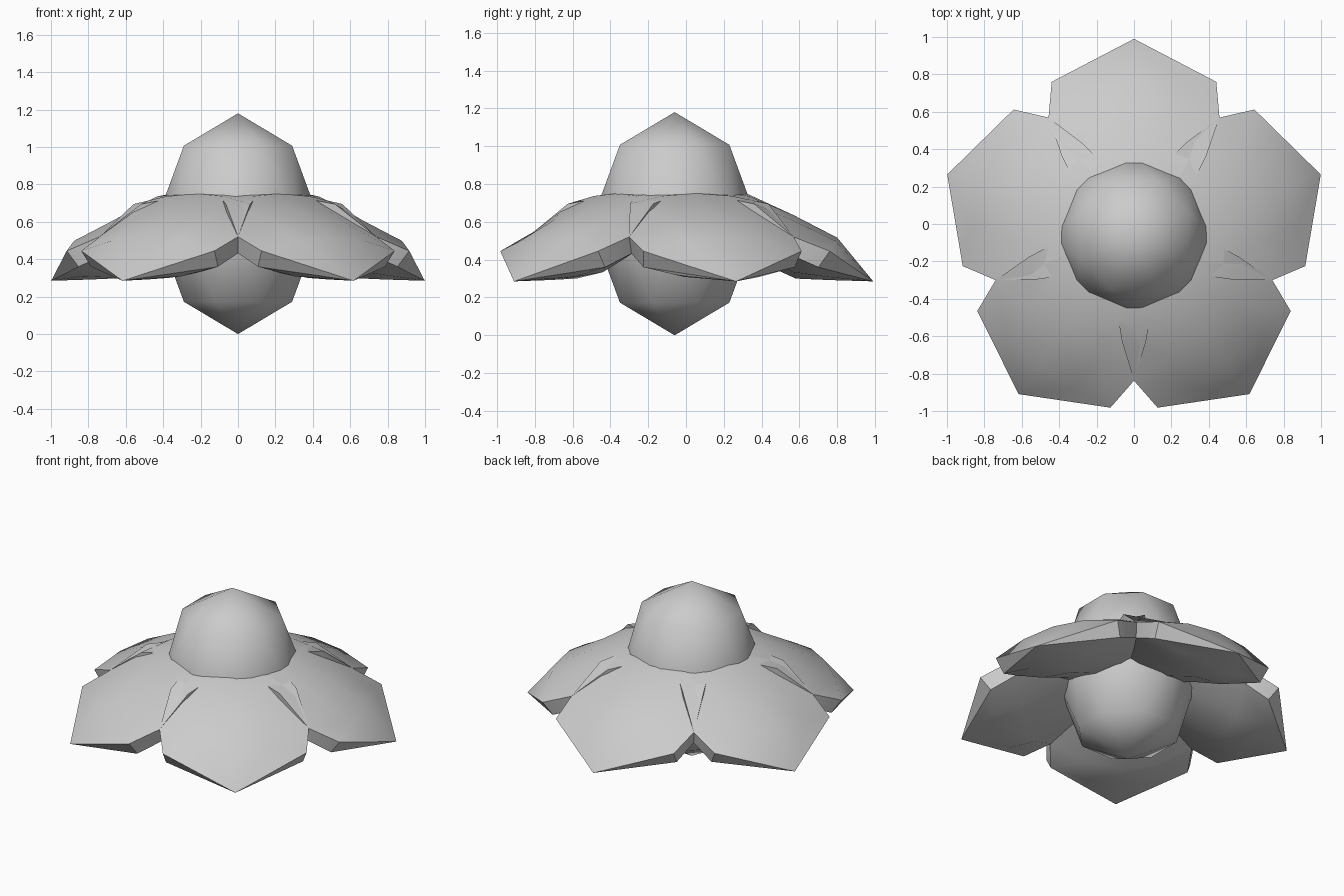
import bpy, math

if "Cube" in bpy.data.objects:
    bpy.data.objects.remove(bpy.data.objects["Cube"])

CY = -0.06  # flower axis


def make_object(name, verts, faces, angle):
    mesh = bpy.data.meshes.new(name)
    mesh.from_pydata(verts, [], faces)
    obj = bpy.data.objects.new(name, mesh)
    bpy.context.collection.objects.link(obj)
    bpy.ops.object.select_all(action='DESELECT')
    obj.select_set(True)
    bpy.context.view_layer.objects.active = obj
    bpy.ops.object.mode_set(mode='EDIT')
    bpy.ops.mesh.select_all(action='SELECT')
    bpy.ops.mesh.normals_make_consistent(inside=False)
    bpy.ops.object.mode_set(mode='OBJECT')
    bpy.ops.object.shade_smooth_by_angle(angle=math.radians(angle))
    return obj


# Flower heart: eight-sided faceted egg, each ring turned half a step
def heart():
    n, mid, height, radius = 8, 0.59, 0.59, 0.443
    verts = [(0, CY, mid + height)]
    for lat, turn in ((45, 0.5), (0, 0), (-45, 0.5)):
        c, s = math.cos(math.radians(lat)), math.sin(math.radians(lat))
        for i in range(n):
            a = 2 * math.pi * (i + turn) / n
            verts.append((radius * c * math.cos(a), CY + radius * c * math.sin(a), mid + height * s))
    verts.append((0, CY, mid - height))
    faces = []
    for i in range(n):
        j = (i + 1) % n
        a, b = 1 + i, 1 + j          # upper ring
        c, d = 9 + i, 9 + j          # middle ring
        e, f = 17 + i, 17 + j        # lower ring
        faces += [(0, a, b), (a, c, d), (a, d, b), (c, e, d), (e, f, d), (e, 25, f)]
    make_object("flower_heart", verts, faces, 70)


# Petal rows: centre r, centre z, edge r, edge half width, edge z
TOP = [(0.15, 0.77, 0.15, 0.25, 0.75),
       (0.38, 0.75, 0.42, 0.385, 0.695),
       (0.63, 0.635, 0.63, 0.457, 0.52),
       (0.86, 0.516, 0.82, 0.44, 0.445)]
UNDER = [(0.15, 0.50, 0.15, 0.23, 0.52),
         (0.38, 0.42, 0.40, 0.36, 0.51),
         (0.64, 0.30, 0.59, 0.435, 0.435),
         (0.82, 0.292, 0.76, 0.42, 0.36)]
TIP = (1.05, 0.285)
COLS = 5


def petal(index):
    ang = math.radians(90 + 72 * index)
    ca, sa = math.cos(ang), math.sin(ang)

    def place(r, lat, z):
        return (r * ca - lat * sa, CY + r * sa + lat * ca, z)

    verts, faces = [place(TIP[0], 0, TIP[1])], []
    n = len(TOP)
    size = n * COLS
    for side, rows in enumerate((TOP, UNDER)):
        for rc, zc, re, w, ze in rows:
            for c in range(COLS):
                u = -1 + 2 * c / (COLS - 1)
                q = u * u
                verts.append(place(rc + (re - rc) * q, u * w, zc + (ze - zc) * q))
        o = 1 + side * size
        for k in range(n - 1):
            for c in range(COLS - 1):
                a = o + k * COLS + c
                faces.append((a, a + 1, a + COLS + 1, a + COLS))
        last = o + (n - 1) * COLS
        faces += [(last + c, last + c + 1, 0) for c in range(COLS - 1)]

    # Rim joining upper and lower skins, tapering to the tip
    rim = [1 + k * COLS for k in range(n - 1, -1, -1)]
    rim += [1 + c for c in range(1, COLS)]
    rim += [k * COLS + COLS for k in range(1, n)]
    for a, b in zip(rim, rim[1:]):
        faces.append((a, b, b + size, a + size))
    for a in (rim[0], rim[-1]):
        faces.append((a, a + size, 0))
    make_object(f"petal_{index + 1}", verts, faces, 40)


heart()
for i in range(5):
    petal(i)
